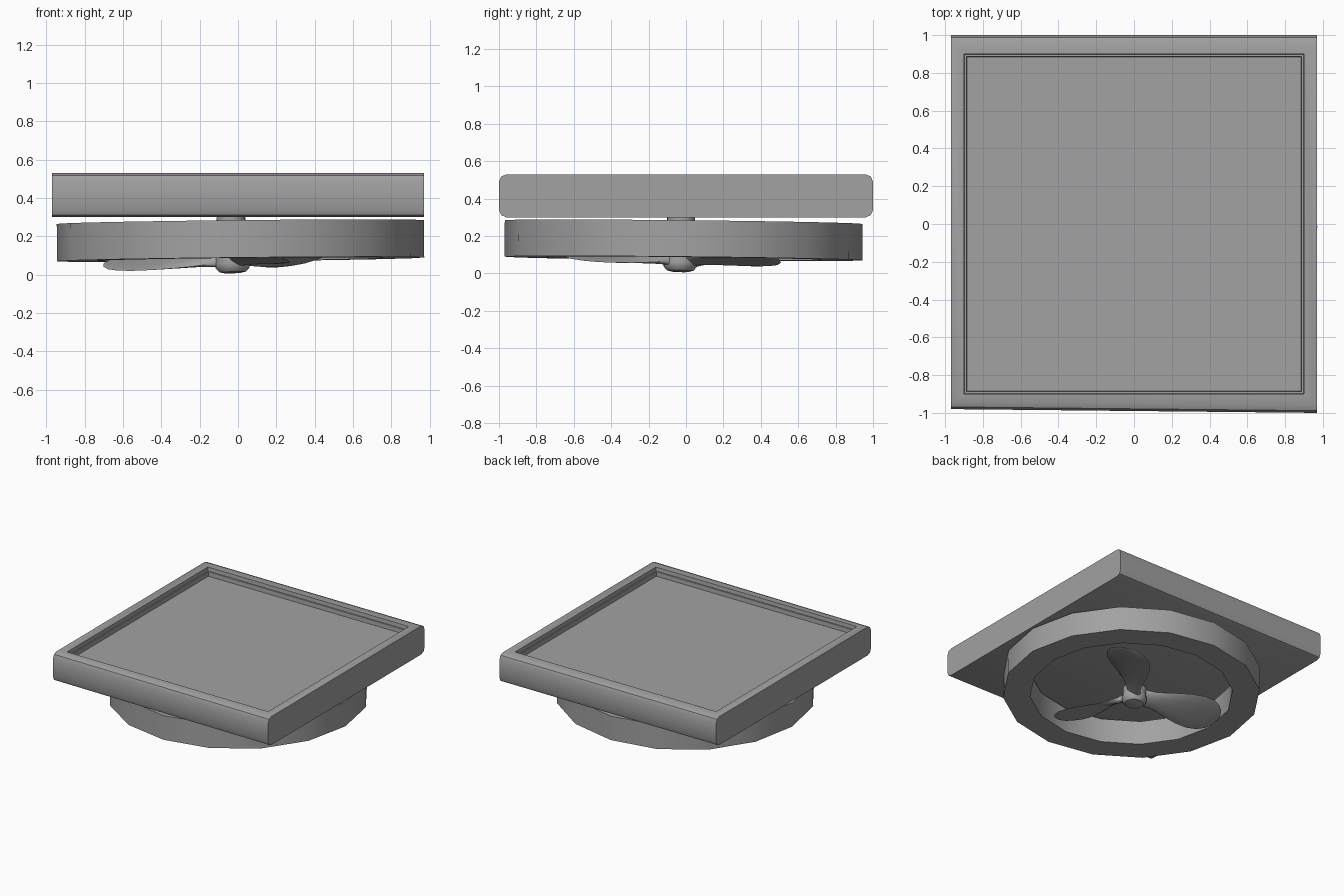
import bpy, bmesh
from math import sin, cos, pi, radians
from mathutils import Matrix, Vector

cube = bpy.data.objects.get("Cube")
if cube:
    bpy.data.objects.remove(cube)

grey = bpy.data.materials.new("mid_grey")
grey.use_nodes = True
colour = (0.36, 0.36, 0.36, 1)
grey.diffuse_color = colour
grey.node_tree.nodes["Principled BSDF"].inputs["Base Color"].default_value = colour


def finish(bm, name, angle=35):
    """Turn a bmesh into a smooth shaded object with sharp edges kept."""
    bmesh.ops.recalc_face_normals(bm, faces=bm.faces)
    mesh = bpy.data.meshes.new(name)
    bm.to_mesh(mesh)
    bm.free()
    mesh.materials.append(grey)
    obj = bpy.data.objects.new(name, mesh)
    bpy.context.collection.objects.link(obj)
    mesh.shade_smooth()
    mesh.set_sharp_from_angle(angle=radians(angle))
    return obj


def lathe(bm, profile, sides, closed):
    """Revolve (radius, z) points around the z axis."""
    rings = [[bm.verts.new((r * cos(2 * pi * i / sides), r * sin(2 * pi * i / sides), z))
              for i in range(sides)] for r, z in profile]
    pairs = list(zip(rings, rings[1:]))
    if closed:
        pairs.append((rings[-1], rings[0]))
    else:
        bm.faces.new(rings[0])
        bm.faces.new(rings[-1])
    for a, b in pairs:
        for i in range(sides):
            j = (i + 1) % sides
            bm.faces.new((a[i], a[j], b[j], b[i]))


def tilt(bm, azimuth, angle, place):
    """Lean a part down towards an azimuth, then move it into place."""
    axis = Vector((cos(azimuth + pi / 2), sin(azimuth + pi / 2), 0))
    matrix = Matrix.Translation(place) @ Matrix.Rotation(angle, 4, axis)
    bmesh.ops.transform(bm, matrix=matrix, verts=bm.verts)


# Square tray: long edges rounded at front and back
bm = bmesh.new()
bmesh.ops.create_cube(bm, size=1)
for v in bm.verts:
    v.co = (v.co.x * 1.94, v.co.y * 2, 0.415 + v.co.z * 0.23)
long_edges = [e for e in bm.edges if abs(e.verts[0].co.x - e.verts[1].co.x) > 1]
bmesh.ops.bevel(bm, geom=long_edges, offset=0.04, segments=2, profile=0.5, affect='EDGES')
for v in bm.verts:                      # the front face runs slightly askew
    if v.co.y < -0.9 and v.co.x < 0:
        v.co.y += 0.02

# Stepped recess in the top of the tray
top = max(bm.faces, key=lambda f: f.calc_center_median().z + f.normal.z)
for half, z in ((0.9, 0.53), (0.897, 0.5), (0.887, 0.5), (0.885, 0.465)):
    bmesh.ops.inset_individual(bm, faces=[top], thickness=0.005)
    for v in top.verts:
        v.co = (half if v.co.x > 0 else -half, half if v.co.y > 0 else -half, z)
finish(bm, "tray", 40)

# Faceted guard ring below the tray
bm = bmesh.new()
h = 0.0975
lathe(bm, ((0.957, -h), (0.957, h), (0.755, h), (0.755, -h)), 16, True)
tilt(bm, radians(135), 0.0147, (0.013, -0.013, 0.1775))
finish(bm, "guard_ring")

hub_place = (-0.03, -0.03, 0.09)
lean = radians(150)

# Hub with waist, shaft and top flange
bm = bmesh.new()
lathe(bm, ((0.04, -0.082), (0.07, -0.075), (0.088, -0.055), (0.092, -0.03), (0.085, 0.01),
           (0.09, 0.05), (0.07, 0.075), (0.045, 0.085), (0.045, 0.185),
           (0.075, 0.19), (0.075, 0.212)), 24, False)
tilt(bm, lean, 0.04, hub_place)
finish(bm, "hub")

# Propeller blades: (radius, chord, thickness, rise across the chord)
stations = ((0.03, 0.10, 0.09, 0.05), (0.10, 0.11, 0.07, 0.06), (0.18, 0.14, 0.045, 0.075),
            (0.28, 0.21, 0.03, 0.09), (0.40, 0.29, 0.022, 0.10), (0.50, 0.33, 0.018, 0.10),
            (0.58, 0.31, 0.015, 0.09), (0.64, 0.24, 0.012, 0.07), (0.675, 0.15, 0.008, 0.04),
            (0.69, 0.05, 0.004, 0.012))
points = 12
for n in range(3):
    bm = bmesh.new()
    loops = []
    for r, chord, thick, rise in stations:
        loop = []
        for k in range(points):
            a = 2 * pi * k / points
            across = cos(a) / 2
            loop.append(bm.verts.new((r, across * chord,
                                      -across * rise + sin(a) * thick / 2)))
        loops.append(loop)
    for a, b in zip(loops, loops[1:]):
        for k in range(points):
            j = (k + 1) % points
            bm.faces.new((a[k], a[j], b[j], b[k]))
    bm.faces.new(loops[0])
    bm.faces.new(loops[-1])
    spin = Matrix.Rotation(radians(45 + 120 * n), 4, 'Z')
    bmesh.ops.transform(bm, matrix=spin, verts=bm.verts)
    tilt(bm, lean, 0.045, hub_place)
    finish(bm, "blade_%d" % (n + 1), 60)
